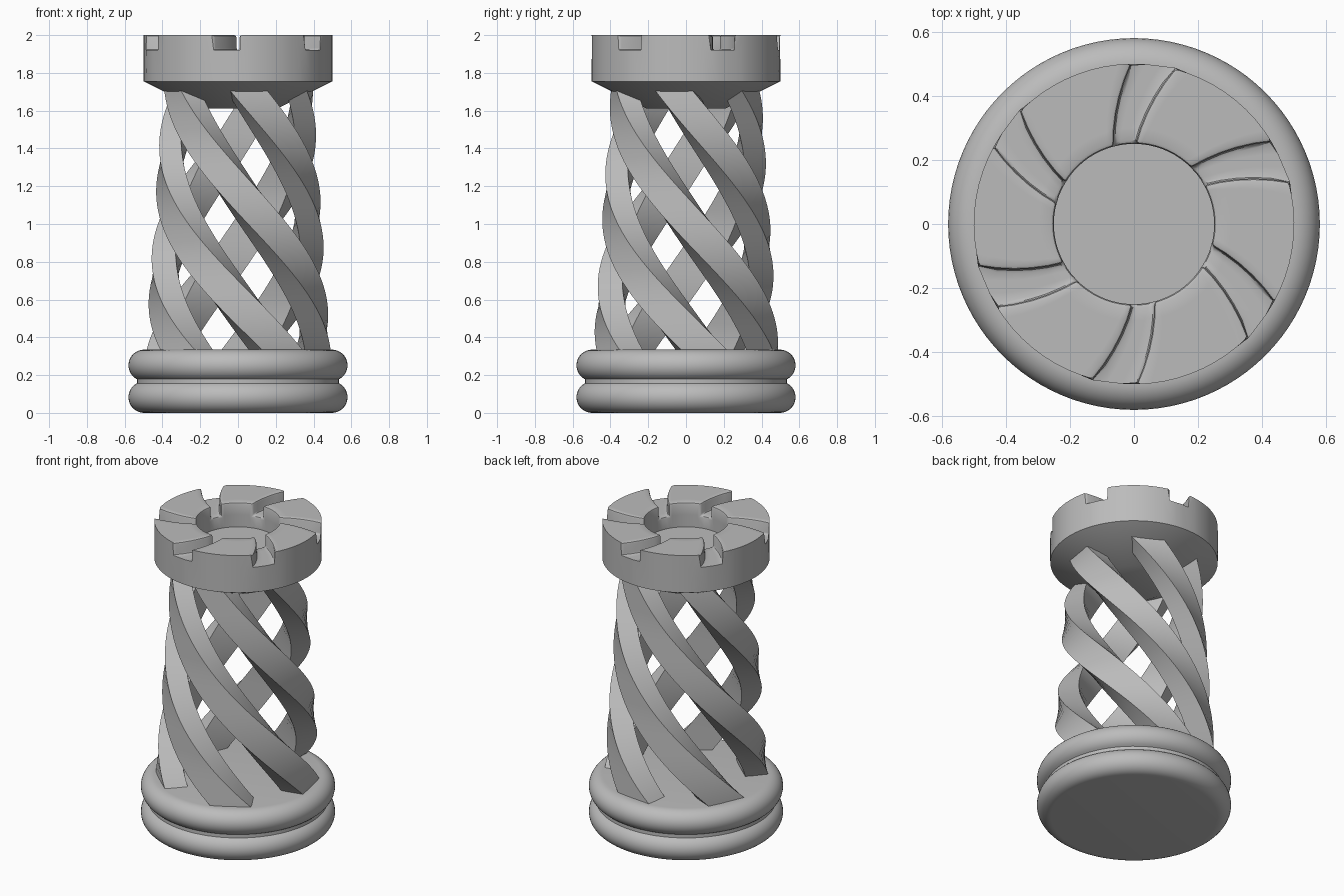
import bpy, bmesh
from math import sin, cos, radians, pi, hypot

old = bpy.data.objects.get("Cube")
if old:
    bpy.data.objects.remove(old)

grey = bpy.data.materials.new("plain_grey")
grey.use_nodes = True
GREY = (0.5, 0.5, 0.5, 1)
grey.diffuse_color = GREY
grey.node_tree.nodes["Principled BSDF"].inputs["Base Color"].default_value = GREY


def finish(bm, name, sharp=35):
    bmesh.ops.recalc_face_normals(bm, faces=bm.faces)
    mesh = bpy.data.meshes.new(name)
    bm.to_mesh(mesh)
    bm.free()
    mesh.materials.append(grey)
    ob = bpy.data.objects.new(name, mesh)
    bpy.context.collection.objects.link(ob)
    bpy.ops.object.select_all(action='DESELECT')
    ob.select_set(True)
    bpy.context.view_layer.objects.active = ob
    bpy.ops.object.shade_smooth_by_angle(angle=radians(sharp))


def loft(bm, rings):
    """Bridge closed point rings and cap both ends; returns the bands of faces."""
    loops = [[bm.verts.new(p) for p in ring] for ring in rings]
    bands = []
    for a, b in zip(loops, loops[1:]):
        n = len(a)
        bands.append([bm.faces.new((a[i], a[(i + 1) % n], b[(i + 1) % n], b[i])) for i in range(n)])
    bm.faces.new(loops[0])
    bm.faces.new(loops[-1])
    return bands


def circle(r, z, angles, twist=0):
    return [(r * cos(a + twist), r * sin(a + twist), z) for a in angles]


# Base: two stacked rounded discs with a narrow groove
TUBE, CORE = 0.083, 0.497
profile = []
for z, lo, hi in ((0.083, -90, 62), (0.252, -62, 90)):
    for k in range(15):
        a = radians(lo + (hi - lo) * k / 14)
        profile.append((CORE + TUBE * cos(a), z + TUBE * sin(a)))
full = [2 * pi * i / 96 for i in range(96)]
bm = bmesh.new()
loft(bm, [circle(r, z, full) for r, z in profile])
finish(bm, "base")

# Struts: five tapering rectangular bars twisted around the axis
Z0, Z1, STEPS = 0.325, 1.745, 48
for n in range(5):
    rings = []
    for k in range(STEPS + 1):
        z = Z0 + (Z1 - Z0) * k / STEPS
        rise = z - 0.335
        a = radians(11.5 + 72 * n - 120.4 * rise)
        s = 1 - 0.137 * rise
        section = [(0.335, -0.125), (0.475, -0.123), (0.475, 0.123), (0.335, 0.125)]
        rings.append([(s * (u * cos(a) - v * sin(a)), s * (u * sin(a) + v * cos(a)), z)
                      for u, v in section])
    bm = bmesh.new()
    loft(bm, rings)
    finish(bm, f"spiral_strut_{n + 1}")

# Head: cone underside, round recess and six raised blocks split by swirling notches
NOTCH, BLOCK, TWIST = 3, 9, radians(-13.7)
R_IN, R_OUT, Z_NOTCH, Z_TOP = 0.25, 0.5, 1.92, 2.0
angles = []
for n in range(6):
    start = 29 + 60 * n
    angles += [radians(start + 15.6 * i / NOTCH) for i in range(NOTCH)]
    angles += [radians(start + 15.6 + 44.4 * i / BLOCK) for i in range(BLOCK)]
rings = [circle(R_IN, 1.84, angles)]
for k in range(6):
    t = k / 5
    rings.append(circle(R_IN + (R_OUT - R_IN) * t, Z_NOTCH, angles, TWIST * t))
rings += [circle(r, z, angles, TWIST) for r, z in ((R_OUT, 1.755), (0.21, 1.612))]
bm = bmesh.new()
bands = loft(bm, rings)
blocks = [f for band in bands[1:6] for i, f in enumerate(band) if i % (NOTCH + BLOCK) >= NOTCH]
bmesh.ops.recalc_face_normals(bm, faces=bm.faces)
raised = bmesh.ops.extrude_face_region(bm, geom=blocks)["geom"]
bmesh.ops.delete(bm, geom=blocks, context='FACES')
for v in raised:
    if isinstance(v, bmesh.types.BMVert):
        v.co.z = Z_TOP
bmesh.ops.recalc_face_normals(bm, faces=bm.faces)

# Soften block and notch edges, leaving the outer rim crisp
soft = []
for e in bm.edges:
    on_rim = all(hypot(v.co.x, v.co.y) > R_OUT - 0.01 for v in e.verts)
    level = abs(e.verts[0].co.z - e.verts[1].co.z) < 0.01
    high = all(v.co.z > Z_NOTCH - 0.01 for v in e.verts)
    if high and not (on_rim and level) and e.calc_face_angle(0) > radians(50):
        soft.append(e)
bmesh.ops.bevel(bm, geom=soft, offset=0.012, segments=2, profile=0.5,
                affect='EDGES', clamp_overlap=True)
finish(bm, "notched_head", 40)
